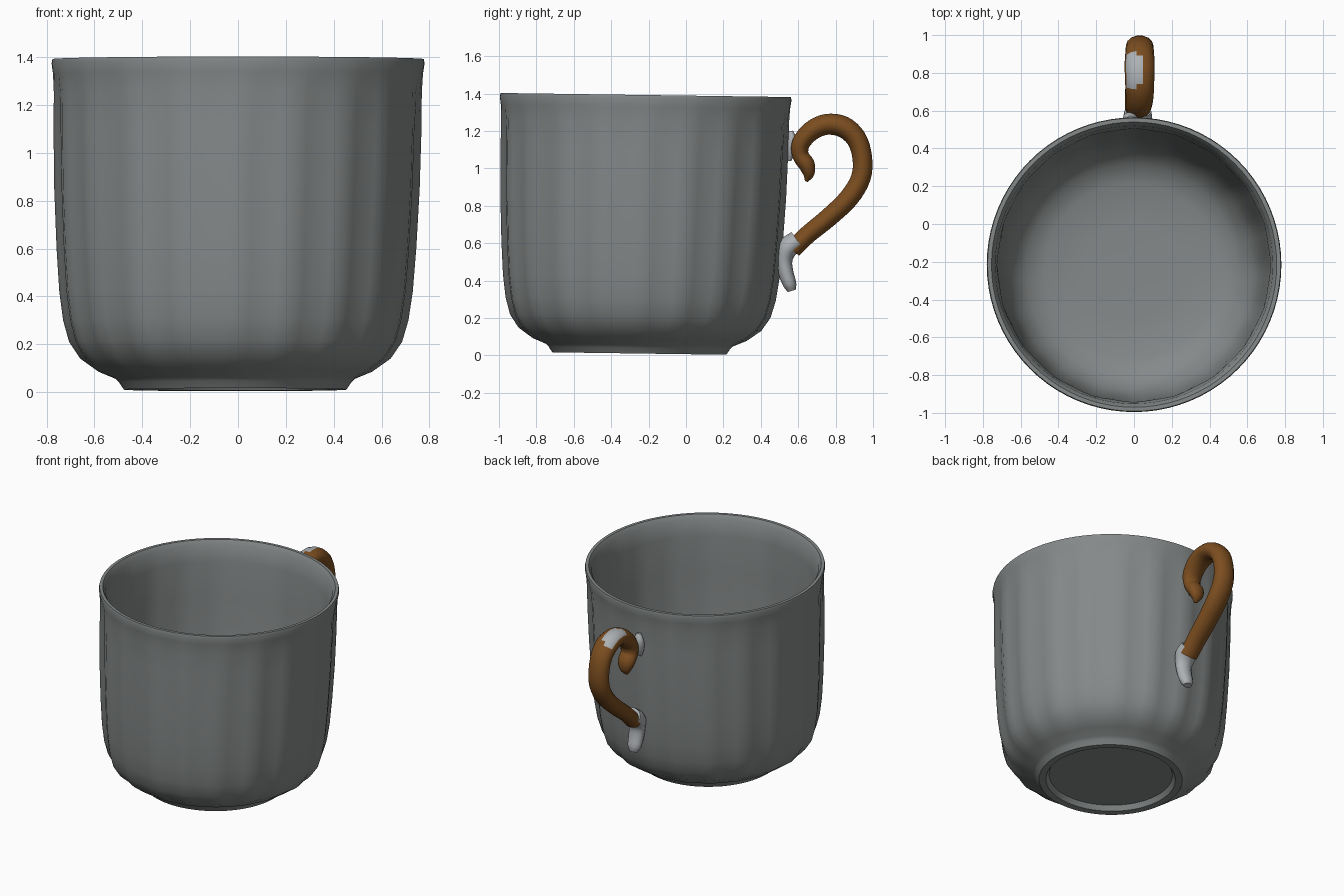
import bpy, bmesh, math
from mathutils import Vector

if "Cube" in bpy.data.objects:
    bpy.data.objects.remove(bpy.data.objects["Cube"])


def material(name, rgb):
    m = bpy.data.materials.new(name)
    m.diffuse_color = (*rgb, 1)
    m.use_nodes = True
    m.node_tree.nodes["Principled BSDF"].inputs["Base Color"].default_value = m.diffuse_color
    return m


GREY = material("grey glaze", (0.235, 0.25, 0.25))
BROWN = material("brown glaze", (0.20, 0.075, 0.014))
PALE = material("pale grey", (0.42, 0.44, 0.46))


def finish(name, bm, mats, angle=35):
    bmesh.ops.recalc_face_normals(bm, faces=bm.faces)
    me = bpy.data.meshes.new(name)
    bm.to_mesh(me)
    bm.free()
    ob = bpy.data.objects.new(name, me)
    bpy.context.collection.objects.link(ob)
    for m in mats:
        me.materials.append(m)
    bpy.ops.object.select_all(action='DESELECT')
    ob.select_set(True)
    bpy.context.view_layer.objects.active = ob
    bpy.ops.object.shade_smooth_by_angle(angle=math.radians(angle))
    return ob


def skin(bm, rings):
    """Join closed rings of vertices and cap both ends."""
    for a, b in zip(rings, rings[1:]):
        n = len(a)
        for i in range(n):
            bm.faces.new((a[i], a[(i + 1) % n], b[(i + 1) % n], b[i]))
    bm.faces.new(rings[0])
    bm.faces.new(rings[-1])


# Cup: lathed wall (radius, height, flute depth), from the recessed base
# over the foot and rim to the inner floor
PROFILE = [(0.40, 0.045, 0), (0.42, 0.012, 0), (0.465, 0.01, 0), (0.485, 0.04, 0),
           (0.50, 0.055, 0), (0.57, 0.085, .003), (0.645, 0.14, .006),
           (0.69, 0.21, .009), (0.715, 0.30, .010), (0.732, 0.42, .010),
           (0.745, 0.60, .010), (0.757, 0.85, .010), (0.763, 1.10, .009),
           (0.765, 1.25, .006), (0.772, 1.33, .002), (0.780, 1.375, 0),
           (0.776, 1.392, 0), (0.755, 1.392, 0), (0.735, 1.36, 0),
           (0.722, 1.25, .003), (0.715, 1.0, .004), (0.70, 0.60, .004),
           (0.675, 0.35, .004), (0.635, 0.23, .002), (0.56, 0.15, 0),
           (0.46, 0.115, 0), (0.25, 0.105, 0)]
SEGMENTS, FLUTES = 80, 20

bm = bmesh.new()
rings = []
for r, z, depth in PROFILE:
    ring = []
    for i in range(SEGMENTS):
        a = math.tau * i / SEGMENTS
        rr = r + depth * (math.cos(FLUTES * a) - 0.3)
        x, y = rr * math.cos(a), rr * math.sin(a)
        # the cup leans back very slightly
        ring.append(bm.verts.new((x - 0.012 + 0.009 * z, y - 0.25 + 0.025 * z,
                                  z - 0.014 * y)))
    rings.append(ring)
skin(bm, rings)
finish("cup", bm, [GREY])


def spline(points, steps):
    """Catmull-Rom curve through tuples of any length."""
    p = [Vector(q) for q in points]
    p = [2 * p[0] - p[1]] + p + [2 * p[-1] - p[-2]]
    out = []
    for a, b, c, d in zip(p, p[1:], p[2:], p[3:]):
        for k in range(steps):
            t = k / steps
            out.append(0.5 * (2 * b + (c - a) * t + (2 * a - 5 * b + 4 * c - d) * t * t
                              + (3 * b - a - 3 * c + d) * t ** 3))
    return out + [p[-2]]


def tube(name, points, mats, steps=3, sides=12, rule=None):
    """Oval tube along (x, y, z, thickness); its x half-width is 1.35x thicker."""
    pts = spline(points, steps)
    bm = bmesh.new()
    rings = []
    for i, p in enumerate(pts):
        q = pts[min(i + 1, len(pts) - 1)] - pts[max(i - 1, 0)]
        normal = Vector((0, -q[2], q[1])).normalized()
        ring = []
        for k in range(sides):
            a = math.tau * k / sides
            ring.append(bm.verts.new(Vector(p[:3]) + normal * p[3] * math.sin(a)
                                     + Vector((1.35 * p[3] * math.cos(a), 0, 0))))
        rings.append(ring)
    skin(bm, rings)
    bmesh.ops.recalc_face_normals(bm, faces=bm.faces)
    if rule:
        for f in bm.faces:
            f.material_index = rule(f.calc_center_median(), f.normal)
    return finish(name, bm, mats, 40)


def worn_patch(c, n):
    """Pale patch on the crown of the handle."""
    inside = ((c.x + 0.005) / 0.05) ** 2 + ((c.y - 0.81) / 0.10) ** 2 < 1
    return int(inside and n.z > 0.3 and c.z > 1.2)


# Handle: scroll rising from the lower mount and curling in at the top
tube("handle", [(.02, .57, .565, .048), (.02, .65, .645, .050), (.025, .76, .735, .052),
                (.03, .87, .84, .054), (.03, .935, .95, .054), (.03, .942, 1.06, .054),
                (.03, .91, 1.16, .056), (.03, .84, 1.222, .059), (.03, .75, 1.235, .057),
                (.03, .67, 1.20, .054), (.025, .615, 1.135, .050), (.02, .612, 1.07, .045),
                (.02, .645, 1.02, .045), (.02, .655, .97, .032), (.02, .643, .93, .008)],
     [BROWN, PALE], steps=4, sides=14, rule=worn_patch)

# Pale mounts holding the handle to the cup
tube("lower_mount", [(.02, .565, .345, .022), (.02, .555, .38, .036), (.02, .535, .44, .040),
                     (.02, .525, .51, .044), (.02, .545, .575, .056), (.02, .595, .615, .054)],
     [PALE])
tube("upper_mount", [(-.02, .55, 1.04, .012), (-.02, .558, 1.09, .026),
                     (-.02, .565, 1.15, .028), (-.02, .56, 1.20, .012)], [PALE])
